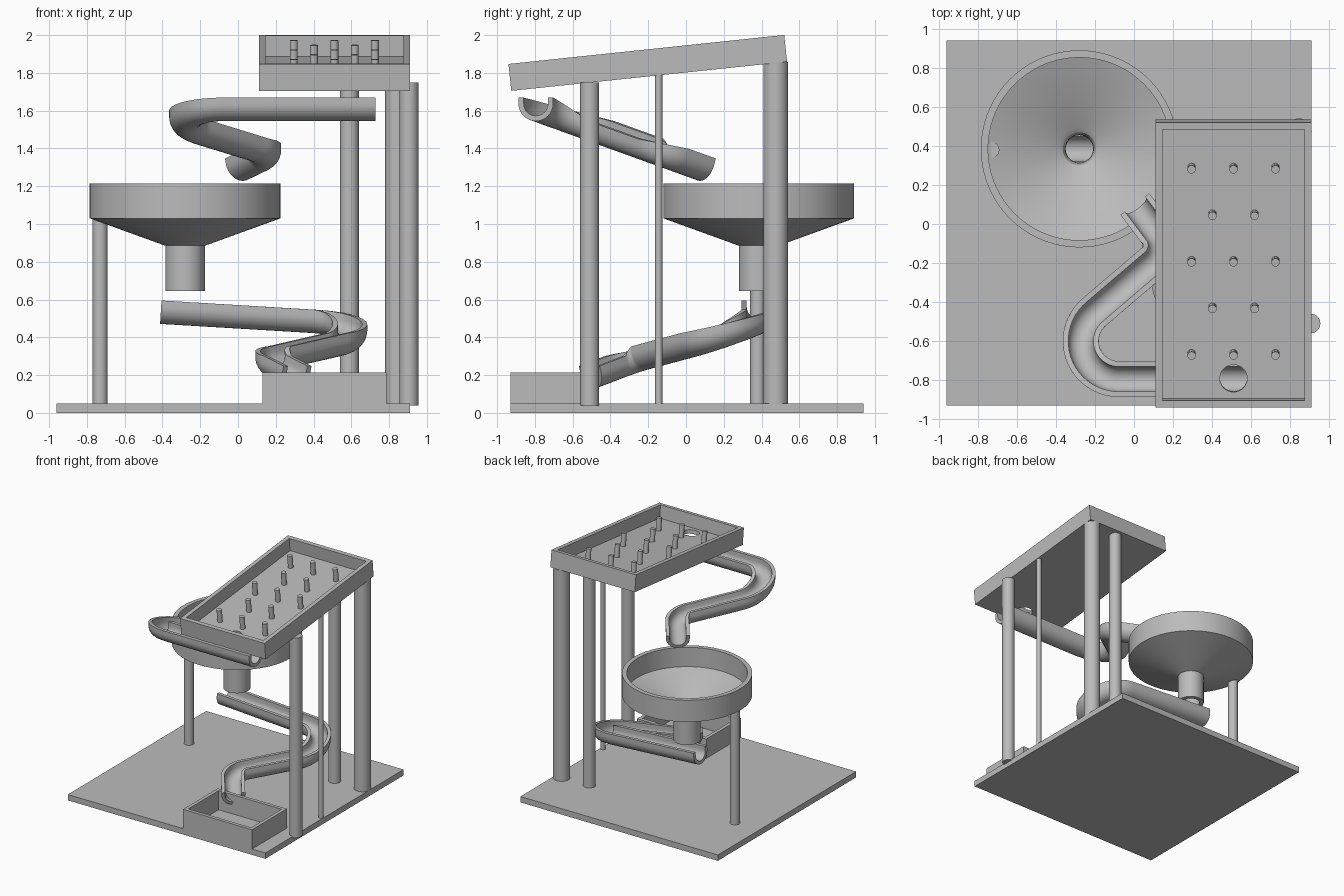
import bpy, bmesh, math
from mathutils import Vector, Matrix

if "Cube" in bpy.data.objects:
    bpy.data.objects.remove(bpy.data.objects["Cube"])

GREY = (0.5, 0.5, 0.5, 1)
mat = bpy.data.materials.new("plain grey")
mat.use_nodes = True
mat.diffuse_color = GREY
mat.node_tree.nodes["Principled BSDF"].inputs["Base Color"].default_value = GREY


def finish(name, bm, smooth=True):
    bmesh.ops.recalc_face_normals(bm, faces=bm.faces[:])
    mesh = bpy.data.meshes.new(name)
    bm.to_mesh(mesh)
    bm.free()
    mesh.materials.append(mat)
    ob = bpy.data.objects.new(name, mesh)
    bpy.context.collection.objects.link(ob)
    bpy.ops.object.select_all(action='DESELECT')
    ob.select_set(True)
    bpy.context.view_layer.objects.active = ob
    if smooth:
        bpy.ops.object.shade_smooth_by_angle(angle=math.radians(30))
    return ob


def box(name, x, y, z):
    bm = bmesh.new()
    lo, hi = Vector((x[0], y[0], z[0])), Vector((x[1], y[1], z[1]))
    size = hi - lo
    bmesh.ops.create_cube(bm, size=1, matrix=Matrix.Translation((lo + hi) / 2) @ Matrix.Diagonal((*size, 1)))
    return finish(name, bm, False)


def cylinder(name, x, y, radius, z0, z1, segments=32):
    bm = bmesh.new()
    bmesh.ops.create_cone(bm, cap_ends=True, segments=segments, radius1=radius, radius2=radius,
                          depth=z1 - z0, matrix=Matrix.Translation((x, y, (z0 + z1) / 2)))
    return finish(name, bm)


def cut(target, cutter):
    mod = target.modifiers.new("cut", 'BOOLEAN')
    mod.operation = 'DIFFERENCE'
    mod.solver = 'EXACT'
    mod.object = cutter
    bpy.context.view_layer.objects.active = target
    bpy.ops.object.modifier_apply(modifier=mod.name)
    bpy.data.objects.remove(cutter)


def skin(name, rings, closed):
    """Join closed rings of points into a surface, looped or capped."""
    bm = bmesh.new()
    vs = [[bm.verts.new(p) for p in ring] for ring in rings]
    n = len(vs[0])
    for i in range(len(vs) if closed else len(vs) - 1):
        a, b = vs[i], vs[(i + 1) % len(vs)]
        for j in range(n):
            k = (j + 1) % n
            bm.faces.new((a[j], a[k], b[k], b[j]))
    if not closed:
        half = n // 2
        for ring in (vs[0], vs[-1]):
            for j in range(half - 1):
                bm.faces.new((ring[j], ring[j + 1], ring[n - 2 - j], ring[n - 1 - j]))
    return finish(name, bm)


def rounded_path(start, corners, end, steps=20):
    """Flat path with each (point, radius) corner replaced by an arc."""
    pts = [Vector(start)]
    chain = [Vector(start)] + [Vector(c) for c, r in corners] + [Vector(end)]
    for i, (c, r) in enumerate(corners, 1):
        c = chain[i]
        a, b = (chain[i - 1] - c).normalized(), (chain[i + 1] - c).normalized()
        half = a.angle(b) / 2
        centre = c + (a + b).normalized() * r / math.sin(half)
        first = c + a * r / math.tan(half) - centre
        last = c + b * r / math.tan(half) - centre
        turn = math.pi - 2 * half
        for s in range(steps + 1):
            t = s / steps
            p = (first * math.sin((1 - t) * turn) + last * math.sin(t * turn)) / math.sin(turn)
            pts.append(centre + p)
    return pts + [Vector(end)]


def trough(name, path, z0, slope_x, slope_y):
    """Sweep a U channel along a sloping path."""
    outer, inner, lip, n = 0.092, 0.064, 0.032, 16
    arc = [math.pi * i / n for i in range(n + 1)]
    u = lambda r: [(r, lip)] + [(r * math.cos(a), -r * math.sin(a)) for a in arc] + [(-r, lip)]
    section = u(outer) + u(inner)[::-1]
    o = path[0]
    pts = [Vector((p.x, p.y, z0 + slope_x * (p.x - o.x) + slope_y * (p.y - o.y))) for p in path]
    rings = []
    for i, p in enumerate(pts):
        t = Vector()
        if i > 0:
            t += (p - pts[i - 1]).normalized()
        if i < len(pts) - 1:
            t += (pts[i + 1] - p).normalized()
        t.normalize()
        side = t.cross(Vector((0, 0, 1))).normalized()
        up = side.cross(t)
        rings.append([p + side * a + up * b for a, b in section])
    return skin(name, rings, False)


# Base and catch box
box("base_plate", (-0.96, 0.91), (-0.93, 0.94), (0, 0.05))
catch = box("catch_box", (0.13, 0.785), (-0.93, -0.46), (0.04, 0.215))
cut(catch, box("catch_cutter", (0.16, 0.755), (-0.90, -0.49), (0.051, 0.3)))

# Tilted peg tray, built level and then placed
place = Matrix.Translation((0.51, -0.925, 1.705)) @ Matrix.Rotation(math.radians(6), 4, 'X')
tray = box("peg_tray", (-0.4, 0.4), (0, 1.468), (0, 0.143))
cut(tray, box("tray_cutter", (-0.365, 0.365), (0.035, 1.433), (0.033, 0.3)))
cut(tray, cylinder("hole_cutter", 0, 0.138, 0.07, -0.1, 0.1))
tray.matrix_world = place
for row in range(5):
    for x in ((-0.215, 0, 0.215) if row % 2 == 0 else (-0.108, 0.108)):
        peg = cylinder("tray_peg", x, 0.266 + 0.24 * row, 0.021, 0.03, 0.14, 20)
        peg.matrix_world = place

# Support posts
for name, x, y, r, top in (("front_post", 0.905, -0.51, 0.05, 1.75),
                           ("thin_post", 0.888, -0.145, 0.02, 1.79),
                           ("back_left_post", 0.845, 0.475, 0.066, 1.857),
                           ("back_right_post", 0.59, 0.465, 0.05, 1.855),
                           ("funnel_post", -0.73, 0.38, 0.04, 1.045)):
    cylinder(name, x, y, r, 0.04, top)

# Funnel: closed wall profile turned around its axis
profile = [(0.105, 0.645), (0.105, 0.885), (0.505, 1.03), (0.505, 1.215), (0.468, 1.215),
           (0.468, 1.05), (0.11, 0.922), (0.085, 0.905), (0.073, 0.88), (0.07, 0.85), (0.07, 0.645)]
turns = [2 * math.pi * i / 72 for i in range(72)]
skin("funnel", [[(-0.28 + r * math.cos(a), 0.385 + r * math.sin(a), z) for r, z in profile]
                for a in turns], True)

# Two winding troughs; the lower one is the upper one turned half round
upper = rounded_path((0.727, -0.795), [((-0.606, -0.795), 0.195), ((0.176, -0.127), 0.11)], (0.01, 0.095))
trough("upper_trough", upper, 1.637, 0, -0.36)
lower = [Vector((0.32 - p.x, -0.41 - p.y)) for p in upper]
trough("lower_trough", lower, 0.563, -0.06, 0.34)
